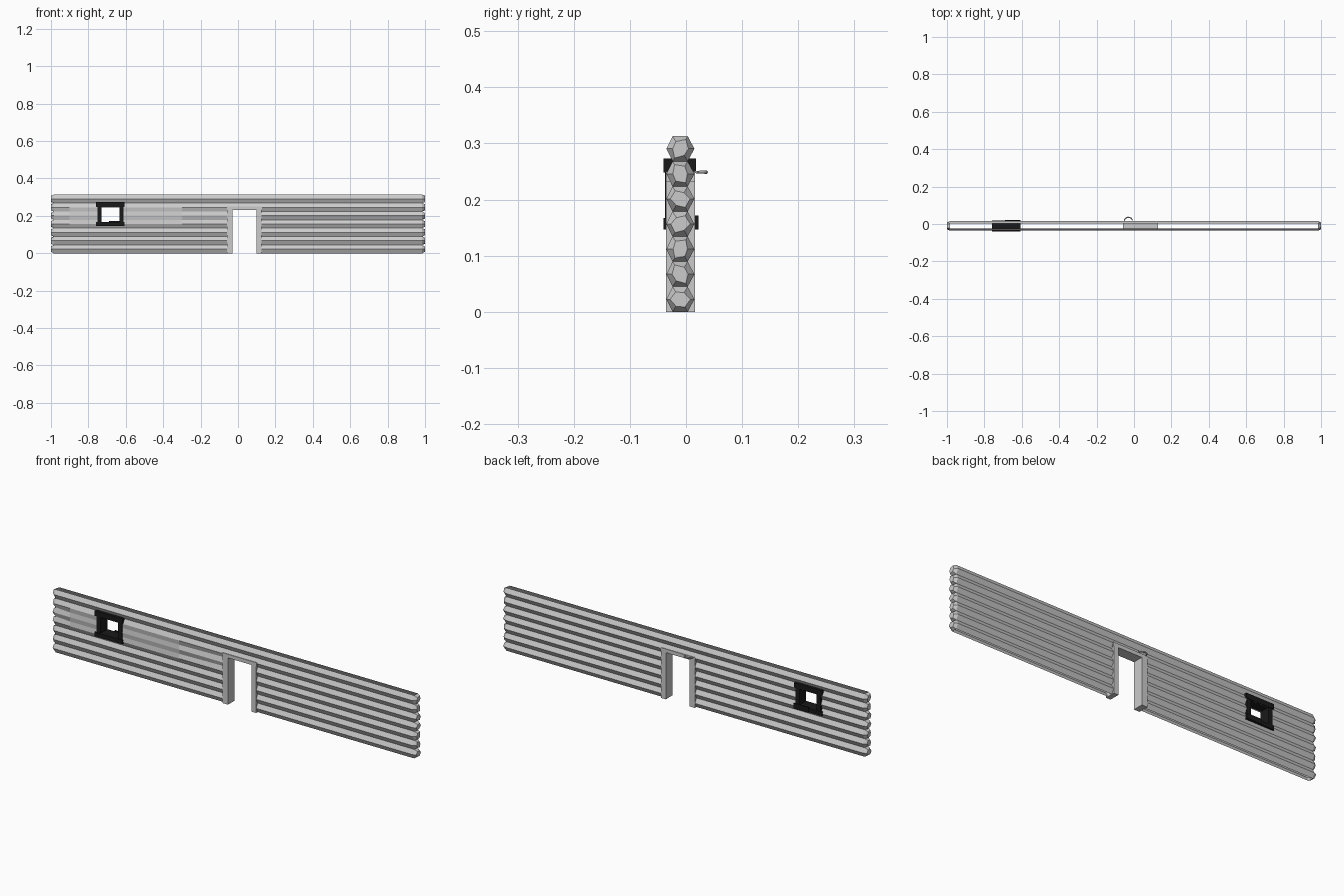
import bpy, bmesh, math
from mathutils import Vector

cube = bpy.data.objects.get("Cube")
if cube:
    bpy.data.objects.remove(cube)


def material(name, rgb):
    m = bpy.data.materials.new(name)
    m.use_nodes = True
    m.diffuse_color = (*rgb, 1)
    m.node_tree.nodes["Principled BSDF"].inputs["Base Color"].default_value = (*rgb, 1)
    return m


grey = material("weathered grey wood", (0.6, 0.6, 0.6))
black = material("black window wood", (0.01, 0.01, 0.01))


def finish(bm, name, mat):
    mesh = bpy.data.meshes.new(name)
    bm.to_mesh(mesh)
    bm.free()
    mesh.materials.append(mat)
    ob = bpy.data.objects.new(name, mesh)
    bpy.context.collection.objects.link(ob)
    return ob


def boxes(name, mat, parts):
    """One object from boxes given as (x0, x1, y0, y1, z0, z1)."""
    bm = bmesh.new()
    for x0, x1, y0, y1, z0, z1 in parts:
        verts = bmesh.ops.create_cube(bm, size=1)["verts"]
        for v in verts:
            v.co.x = x1 if v.co.x > 0 else x0
            v.co.y = y1 if v.co.y > 0 else y0
            v.co.z = z1 if v.co.z > 0 else z0
    return finish(bm, name, mat)


# Log wall: front and back ridged skins, open along the top and bottom
LOGS, TOP, END = 7, 0.313, 0.985
PITCH = TOP / LOGS
COLUMNS = [-END, -0.9, -0.745, -0.62, -0.3, -0.05, 0.115, END]


def ridge_point(x, row, side):
    """Even rows are the grooves between logs, odd rows the ridges."""
    z = row * PITCH / 2
    if row % 2:
        y = -0.035 if side < 0 else 0.015
    else:
        y = -0.024 if side < 0 else 0.003
        # grooves are worn shallow around the window on the front
        if side < 0 and row in (8, 10) and -0.95 < x < -0.2:
            y = -0.032
    return Vector((x, y, z))


def is_opening(x, row):
    window = -0.745 < x < -0.62 and 7 <= row < 11
    door = -0.05 < x < 0.115 and row < 11
    return window or door


bm = bmesh.new()
for side in (-1, 1):
    for x0, x1 in zip(COLUMNS, COLUMNS[1:]):
        for row in range(LOGS * 2):
            if is_opening((x0 + x1) / 2, row):
                continue
            corners = [ridge_point(x0, row, side), ridge_point(x1, row, side),
                       ridge_point(x1, row + 1, side), ridge_point(x0, row + 1, side)]
            if side > 0:
                corners.reverse()
            bm.faces.new([bm.verts.new(c) for c in corners])

# Faceted, tapered log ends
for end in (-1, 1):
    for log in range(LOGS):
        rows = [log * 2, log * 2 + 1, log * 2 + 2]
        ring = [ridge_point(end * END, r, -1) for r in rows]
        ring += [ridge_point(end * END, r, 1) for r in reversed(rows)]
        if end > 0:
            ring.reverse()
        centre = sum(ring, Vector()) / len(ring)
        tip = Vector((end * (1 - END), 0, 0))
        small = []
        for i, p in enumerate(ring):
            twist = 0.62 + 0.12 * math.sin(i * 2 + log * 1.7)
            small.append(centre + (p - centre) * twist + tip)
        for i in range(len(ring)):
            j = (i + 1) % len(ring)
            quad = [ring[i], ring[j], small[j], small[i]]
            bm.faces.new([bm.verts.new(c) for c in reversed(quad)])
        bm.faces.new([bm.verts.new(c) for c in reversed(small)])
bmesh.ops.remove_doubles(bm, verts=bm.verts[:], dist=0.0001)
bmesh.ops.recalc_face_normals(bm, faces=bm.faces[:])
finish(bm, "log_wall", grey)

# Door surround
FRONT, BACK = -0.036, 0.016
boxes("door_frame", grey, [
    (-0.06, -0.03, FRONT, BACK, 0, 0.235),
    (0.1, 0.125, FRONT, BACK, 0, 0.235),
    (-0.06, 0.128, FRONT, BACK, 0.232, 0.25),
])

# Window: through jambs, wider head and sill boards, small ledge at the back
boxes("window_frame", black, [
    (-0.752, -0.73, -0.037, 0.016, 0.15, 0.27),
    (-0.634, -0.612, -0.037, 0.016, 0.15, 0.27),
    (-0.76, -0.607, -0.04, 0.018, 0.248, 0.273),
    (-0.76, -0.607, -0.04, 0.018, 0.147, 0.167),
    (-0.69, -0.607, 0.016, 0.022, 0.147, 0.172),
])

# Curved hook above the door on the back
curve = bpy.data.curves.new("door_hook", "CURVE")
curve.dimensions = "3D"
curve.bevel_depth = 0.0035
curve.bevel_resolution = 1
curve.use_fill_caps = True
spline = curve.splines.new("POLY")
STEPS = 7
spline.points.add(STEPS - 1)
for i, p in enumerate(spline.points):
    a = math.pi * (1 - 0.9 * i / (STEPS - 1))
    p.co = (-0.03 + 0.023 * math.cos(a), 0.014 + 0.022 * math.sin(a), 0.249, 1)
    p.radius = 0.6 + 0.4 * math.sin(a)
curve.materials.append(grey)
hook = bpy.data.objects.new("door_hook", curve)
bpy.context.collection.objects.link(hook)
